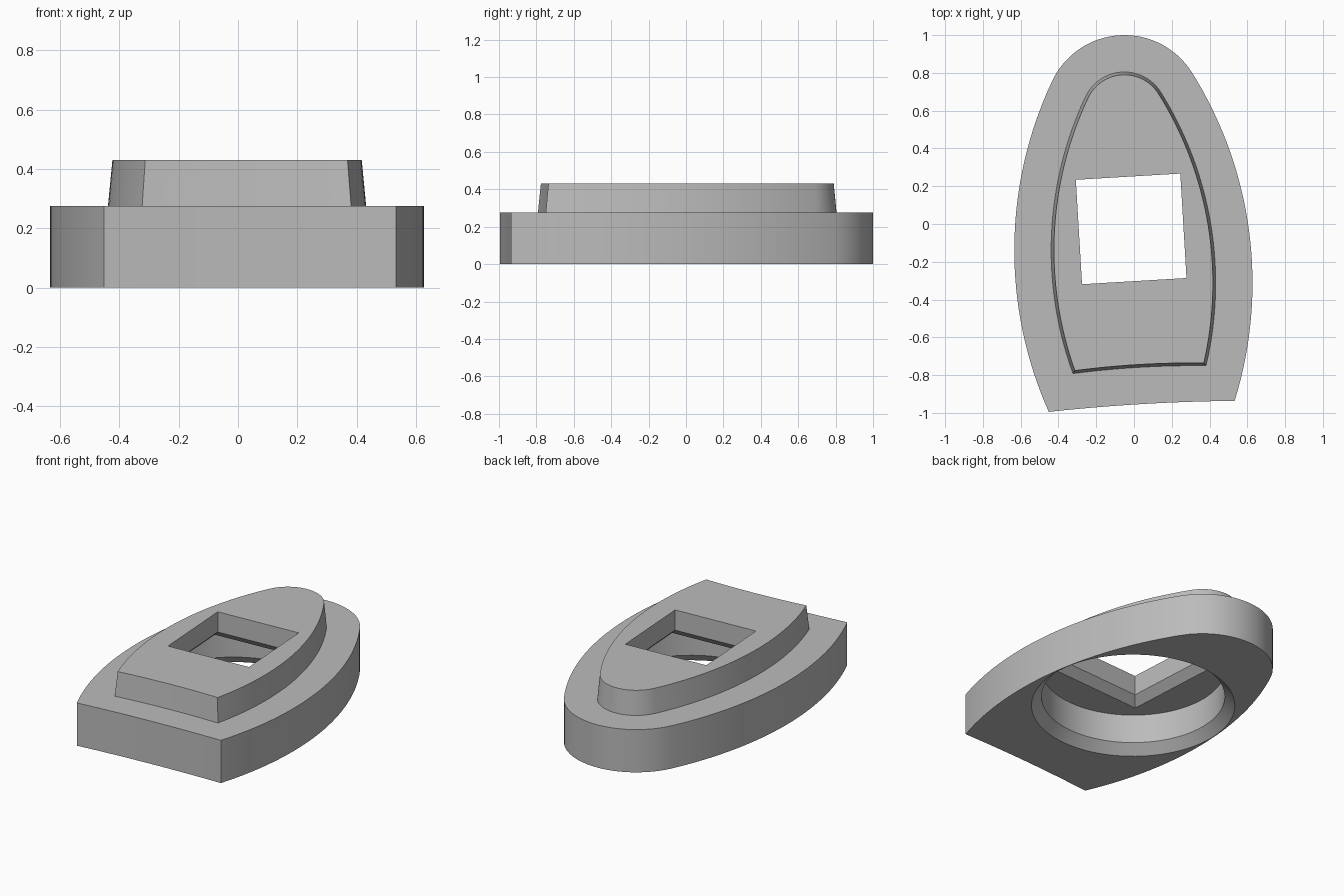
import bpy, bmesh, math

cube = bpy.data.objects.get("Cube")
if cube:
    bpy.data.objects.remove(cube, do_unlink=True)

TILT, CENTRE = math.radians(3.4), (-0.015, -0.026, 0)
SIDE_X, SIDE_Y, SIDE_R = -1.472, -0.2, 2.1      # side arc
NOSE_Y, NOSE_R = 0.605, 0.422                   # nose arc, tangent to the sides
BASE_Y, BASE_BOW = -0.941, 0.012                # slightly hollow front edge

grey = bpy.data.materials.new("plain_grey")
grey.use_nodes = True
colour = (0.5, 0.5, 0.5, 1)
grey.diffuse_color = colour
grey.node_tree.nodes["Principled BSDF"].inputs["Base Color"].default_value = colour


def shield(inset):
    """Pointed-arch outline, shrunk evenly by inset."""
    r, nose, base = SIDE_R - inset, NOSE_R - inset, BASE_Y + inset
    start = math.asin((base - SIDE_Y) / r)
    join = math.atan2(NOSE_Y - SIDE_Y, -SIDE_X)
    n = 32
    angles = [start + (join - start) * i / n for i in range(n)]
    right = [(SIDE_X + r * math.cos(a), SIDE_Y + r * math.sin(a)) for a in angles]
    angles = [join + (math.pi - 2 * join) * i / n for i in range(n + 1)]
    tip = [(nose * math.cos(a), NOSE_Y + nose * math.sin(a)) for a in angles]
    left = [(-x, y) for x, y in reversed(right)]
    w = right[0][0]
    steps = [-1 + 2 * i / 12 for i in range(1, 12)]
    front = [(w * t, base + BASE_BOW * (1 - t * t)) for t in steps]
    return right + tip + left + front


def circle(r):
    return [(r * math.cos(i * math.tau / 96), r * math.sin(i * math.tau / 96))
            for i in range(96)]


def square(h):
    return [(-h, -h), (h, -h), (h, h), (-h, h)]


def loft(name, outline, levels):
    """Closed solid through outline(size) at each (z, size) level."""
    bm = bmesh.new()
    rings = [[bm.verts.new((x, y, z)) for x, y in outline(s)] for z, s in levels]
    for low, high in zip(rings, rings[1:]):
        for i in range(len(low)):
            j = (i + 1) % len(low)
            bm.faces.new((low[i], low[j], high[j], high[i]))
    bm.faces.new(rings[0][::-1])
    bm.faces.new(rings[-1])
    bmesh.ops.recalc_face_normals(bm, faces=bm.faces)
    mesh = bpy.data.meshes.new(name)
    bm.to_mesh(mesh)
    bm.free()
    mesh.materials.append(grey)
    ob = bpy.data.objects.new(name, mesh)
    ob.location, ob.rotation_euler.z = CENTRE, TILT
    bpy.context.collection.objects.link(ob)
    return ob


# Lower block, with the tapered raised platform joined on
body = loft("stepped_housing", shield, [(0, 0), (0.275, 0)])
platform = loft("raised_platform", shield, [(0.2, 0.195), (0.275, 0.195), (0.43, 0.21)])

# Round recess with chamfered mouth, and square opening flared underneath
recess = loft("round_recess", circle, [(-0.05, 0.66), (0.06, 0.55), (0.25, 0.55)])
opening = loft("square_opening", square,
               [(0.15, 0.328), (0.25, 0.328), (0.3, 0.277), (0.5, 0.277)])

helpers = [(platform, 'UNION'), (recess, 'DIFFERENCE'), (opening, 'DIFFERENCE')]
for ob, operation in helpers:
    ob.hide_render = True
    mod = body.modifiers.new(ob.name, 'BOOLEAN')
    mod.operation, mod.object, mod.solver = operation, ob, 'EXACT'

# Bake the cuts and drop the helpers
bpy.context.view_layer.update()
deps = bpy.context.evaluated_depsgraph_get()
baked = bpy.data.meshes.new_from_object(body.evaluated_get(deps))
body.modifiers.clear()
body.data = baked
for ob, _ in helpers:
    bpy.data.objects.remove(ob, do_unlink=True)

# Smooth curved walls, keep edges sharp
bpy.ops.object.select_all(action='DESELECT')
body.select_set(True)
bpy.context.view_layer.objects.active = body
bpy.ops.object.shade_smooth_by_angle(angle=math.radians(20))
